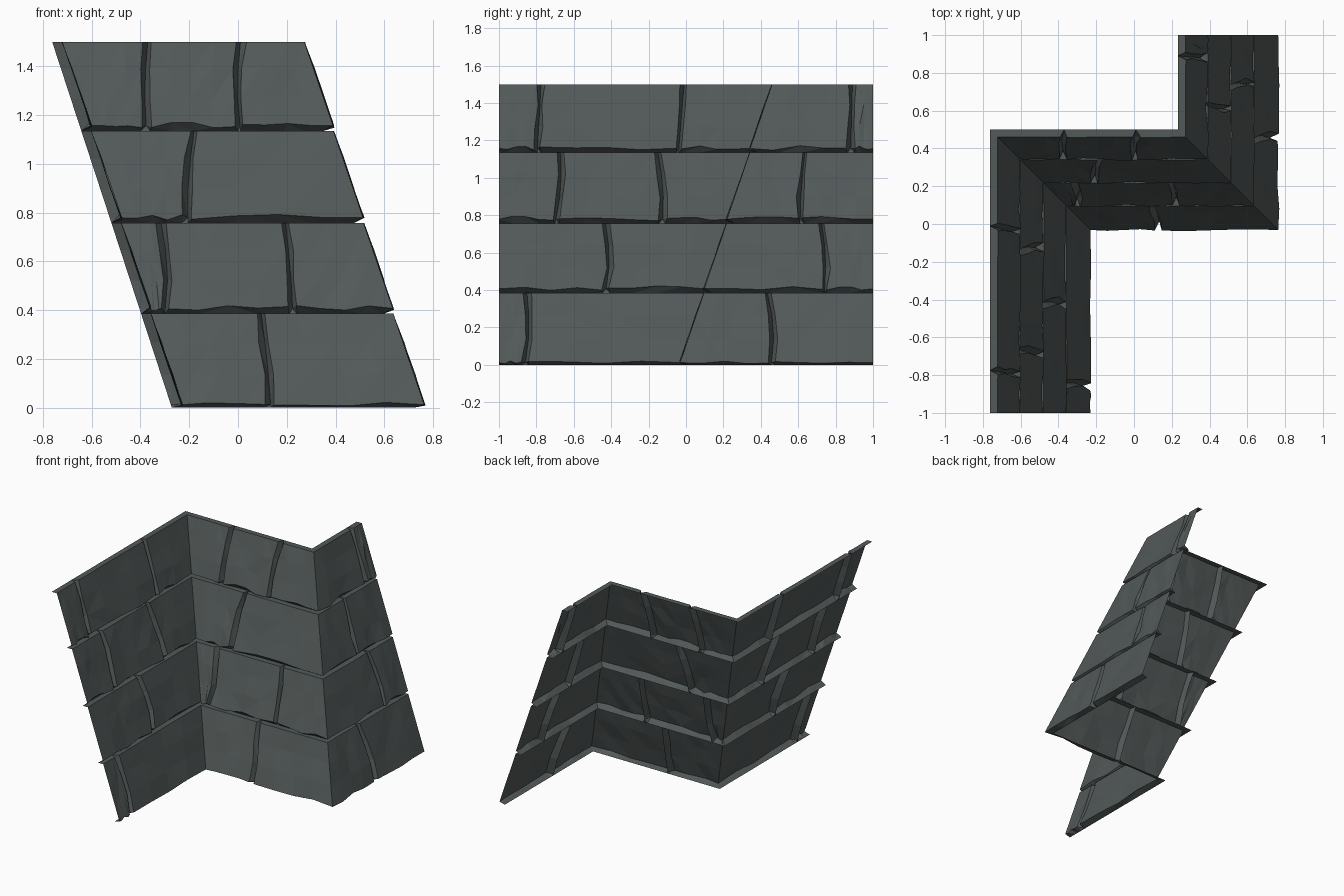
import bpy, bmesh, random

if "Cube" in bpy.data.objects:
    bpy.data.objects.remove(bpy.data.objects["Cube"])

random.seed(7)

slate = bpy.data.materials.new("slate grey")
slate.diffuse_color = (0.085, 0.100, 0.098, 1)
slate.use_nodes = True
slate.node_tree.nodes["Principled BSDF"].inputs["Base Color"].default_value = slate.diffuse_color

TOP, SLOPE = 1.5, 0.327          # roof height and run per unit of height
COURSES = [0.0, 0.385, 0.757, 1.135, 1.5]
ROWS = [0.0, 0.33, 0.68, 1.0]    # heights of points on a tile face
LIP = 0.022                      # rise of the tile underside


def run(z, d):
    """Horizontal distance from the top edge, at height z and thickness d."""
    return SLOPE * (TOP - z) + d


# Each roof wing: placement of a point, left end, right end (hips are mitred)
WINGS = {
    "left_wing": (lambda t, o: (-0.762 + o, t), lambda o: -1.0, lambda o: 0.5 - o),
    "middle_wing": (lambda t, o: (t, 0.5 - o), lambda o: -0.762 + o, lambda o: 0.232 + o),
    "right_wing": (lambda t, o: (0.232 + o, t), lambda o: 0.5 - o, lambda o: 1.0),
}
# Joints per course, bottom to top: position at the bottom, middle and top
JOINTS = {
    "left_wing": [[(-.86, -.835, -.85)], [(-.43, -.405, -.43)],
                  [(-.70, -.665, -.67), (-.125, -.12, -.15)],
                  [(-.795, -.785, -.775), (-.04, -.025, -.01)]],
    "middle_wing": [[(.135, .12, .095)], [(-.30, -.285, -.315), (.225, .215, .195)],
                    [(-.205, -.205, -.18)], [(-.375, -.385, -.37), (.01, -.005, .01)]],
    "right_wing": [[(.455, .475, .435)], [(.74, .75, .725)],
                   [(.61, .615, .635)], [(.88, .885, .89)]],
}


def joint_at(j, f):
    lo, mid, hi = j
    return lo + (mid - lo) * f * 2 if f < 0.5 else mid + (hi - mid) * (f - 0.5) * 2


def tile(name, wing, zb, zt, left, right):
    """One stone tile; left/right are joints, or None for a plain wing end."""
    place, end_l, end_r = WINGS[wing]

    def edge(j, end, z, d):
        return joint_at(j, (z - zb) / (zt - zb)) if j else end(run(z, d))

    n = 4
    cols = [k / n for k in range(n + 1)]
    if left:
        cols = ["L"] + cols
    if right:
        cols = cols + ["R"]
    bm = bmesh.new()
    grid = []
    for c in cols:
        root = isinstance(c, str)
        plain = (c == 0 and not left) or (c == 1 and not right)
        lip = (0.012 if zb == 0 else LIP)
        if not plain and not root:
            lip += random.uniform(-0.01, 0.016) * (0.6 if zb == 0 else 1)
        column = []
        for f in [None] + ROWS + ["top"]:
            # height
            if f is None:
                z, d = zb, 0.0
            elif f == "top":
                z, d = zt, 0.0
            else:
                z = zb + lip + (zt - zb - lip) * f
                d = 0.045 - 0.005 * f
                if not plain:
                    d += random.uniform(-0.004, 0.007) * (0.4 if f == 1 else 1)
            if root:
                d = 0.0
            a, b = edge(left, end_l, z, d), edge(right, end_r, z, d)
            # chipped groove sides
            if left and c != "L":
                a += random.uniform(0.010, 0.026)
            if right and c != "R":
                b -= random.uniform(0.010, 0.026)
            u = {"L": 0, "R": 1}.get(c, c)
            x, y = place(a + (b - a) * u, run(z, d))
            column.append(bm.verts.new((x, y, z)))
        grid.append(column)
    for p, q in zip(grid, grid[1:]):
        for k in range(len(p) - 1):
            bm.faces.new((p[k], q[k], q[k + 1], p[k + 1]))
    bmesh.ops.triangulate(bm, faces=bm.faces)
    mesh = bpy.data.meshes.new(name)
    bm.to_mesh(mesh)
    bm.free()
    mesh.materials.append(slate)
    bpy.context.collection.objects.link(bpy.data.objects.new(name, mesh))


# Lay every course of every wing
for wing, courses in JOINTS.items():
    for r, joints in enumerate(courses):
        ends = [None] + joints + [None]
        for k, (l, rt) in enumerate(zip(ends, ends[1:])):
            tile(f"{wing}_course_{r + 1}_tile_{k + 1}", wing, COURSES[r], COURSES[r + 1], l, rt)
